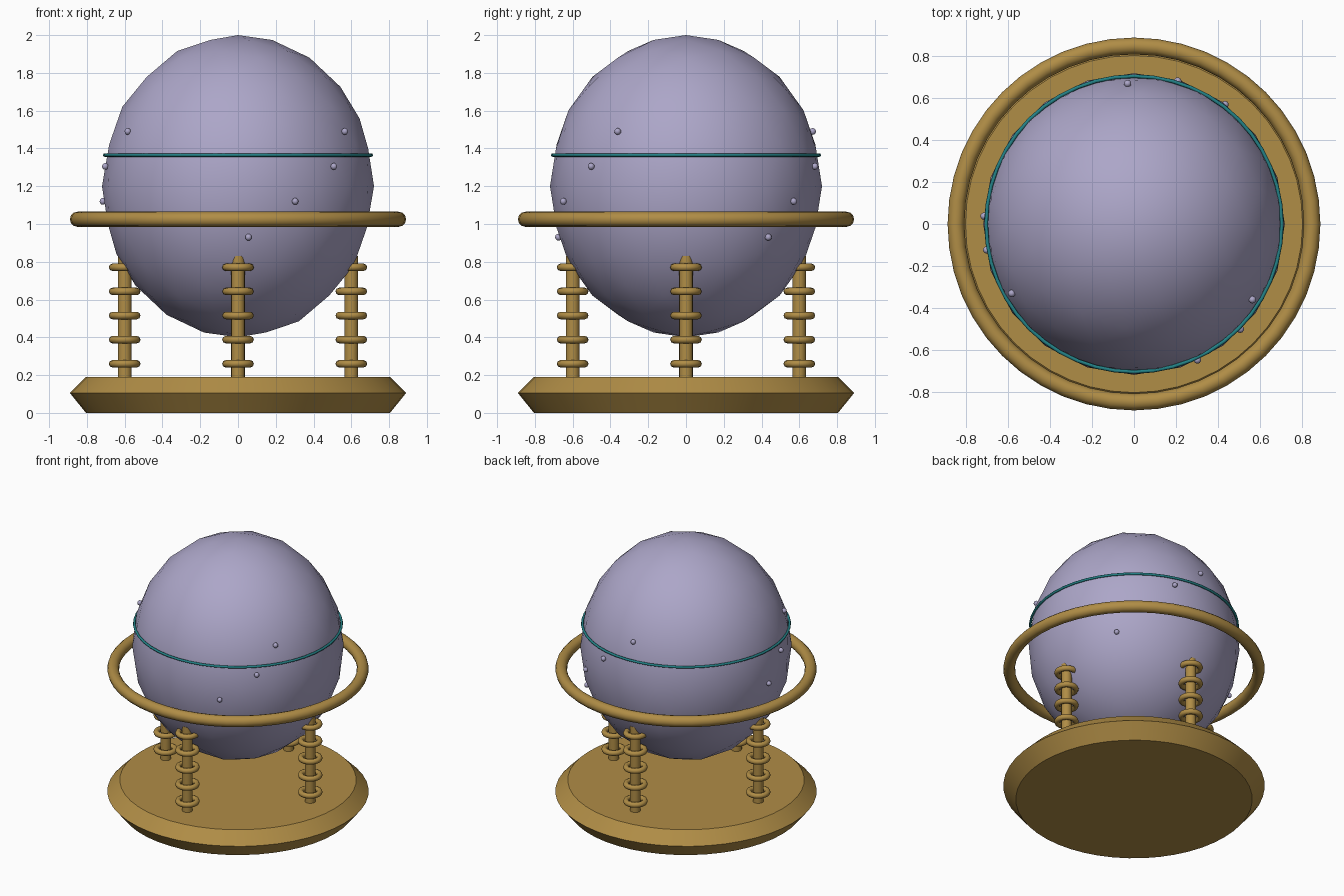
import bpy, math

if "Cube" in bpy.data.objects:
    bpy.data.objects.remove(bpy.data.objects["Cube"])


def material(name, rgb):
    m = bpy.data.materials.new(name)
    m.diffuse_color = (*rgb, 1)
    m.use_nodes = True
    m.node_tree.nodes["Principled BSDF"].inputs["Base Color"].default_value = m.diffuse_color
    return m


BRASS = material("brass", (0.434, 0.266, 0.061))
SHELL = material("lilac shell", (0.413, 0.381, 0.578))
TEAL = material("teal enamel", (0.017, 0.223, 0.242))


def finish(name, mat, angle=40):
    o = bpy.context.object
    o.name = name
    o.data.materials.append(mat)
    bpy.ops.object.shade_smooth_by_angle(angle=math.radians(angle))
    return o


def torus(name, mat, loc, major, minor, seg, minor_seg):
    bpy.ops.mesh.primitive_torus_add(location=loc, major_radius=major, minor_radius=minor,
                                     major_segments=seg, minor_segments=minor_seg)
    return finish(name, mat, 60)


def lathe(name, mat, profile, seg):
    """Closed solid turned around z from (radius, z) pairs, bottom to top."""
    verts, faces = [], []
    for r, z in profile:
        for i in range(seg):
            a = 2 * math.pi * i / seg
            verts.append((r * math.cos(a), r * math.sin(a), z))
    for k in range(len(profile) - 1):
        for i in range(seg):
            j = (i + 1) % seg
            faces.append((k * seg + i, k * seg + j, (k + 1) * seg + j, (k + 1) * seg + i))
    faces.append(tuple(reversed(range(seg))))
    faces.append(tuple(range((len(profile) - 1) * seg, len(profile) * seg)))
    me = bpy.data.meshes.new(name)
    me.from_pydata(verts, [], faces)
    o = bpy.data.objects.new(name, me)
    bpy.context.collection.objects.link(o)
    bpy.ops.object.select_all(action='DESELECT')
    o.select_set(True)
    bpy.context.view_layer.objects.active = o
    return finish(name, mat, 30)


# Stand base with a double bevelled rim
lathe("base", BRASS, [(0.805, 0), (0.89, 0.105), (0.805, 0.19)], 48)

# Egg body
CZ, RX, RZ = 1.2, 0.72, 0.8
bpy.ops.mesh.primitive_ico_sphere_add(subdivisions=3, radius=1, location=(0, 0, CZ))
bpy.context.object.scale = (RX, RX, RZ)
bpy.ops.object.transform_apply(location=False, rotation=False, scale=True)
finish("egg", SHELL)

# Enamel band and surrounding hoop
torus("egg_band", TEAL, (0, 0, 1.365), 0.706, 0.009, 48, 8)
torus("hoop", BRASS, (0, 0, 1.025), 0.85, 0.04, 48, 12)

# Four ringed posts
for k in range(4):
    a = k * math.pi / 2
    x, y = 0.6 * math.cos(a), 0.6 * math.sin(a)
    bpy.ops.mesh.primitive_cylinder_add(vertices=16, radius=0.036, depth=0.65, location=(x, y, 0.505))
    finish(f"post_{k}", BRASS)
    for n in range(5):
        torus(f"post_ring_{k}_{n}", BRASS, (x, y, 0.26 + 0.1277 * n), 0.064, 0.02, 24, 8)

# Small studs in four tiers on the shell
TIERS = {1.49: (-32.6, 92.6, 209.6), 1.305: (-44.7, 73, 190),
         1.12: (-65, 52.7, 177), 0.93: (-85.3, 40, 157)}
for z, angles in TIERS.items():
    r = RX * math.sqrt(1 - ((z - CZ) / RZ) ** 2)
    for n, deg in enumerate(angles):
        a = math.radians(deg)
        bpy.ops.mesh.primitive_uv_sphere_add(segments=10, ring_count=6, radius=0.018,
                                             location=(r * math.cos(a), r * math.sin(a), z))
        finish(f"stud_{int(z * 100)}_{n}", SHELL, 60)
